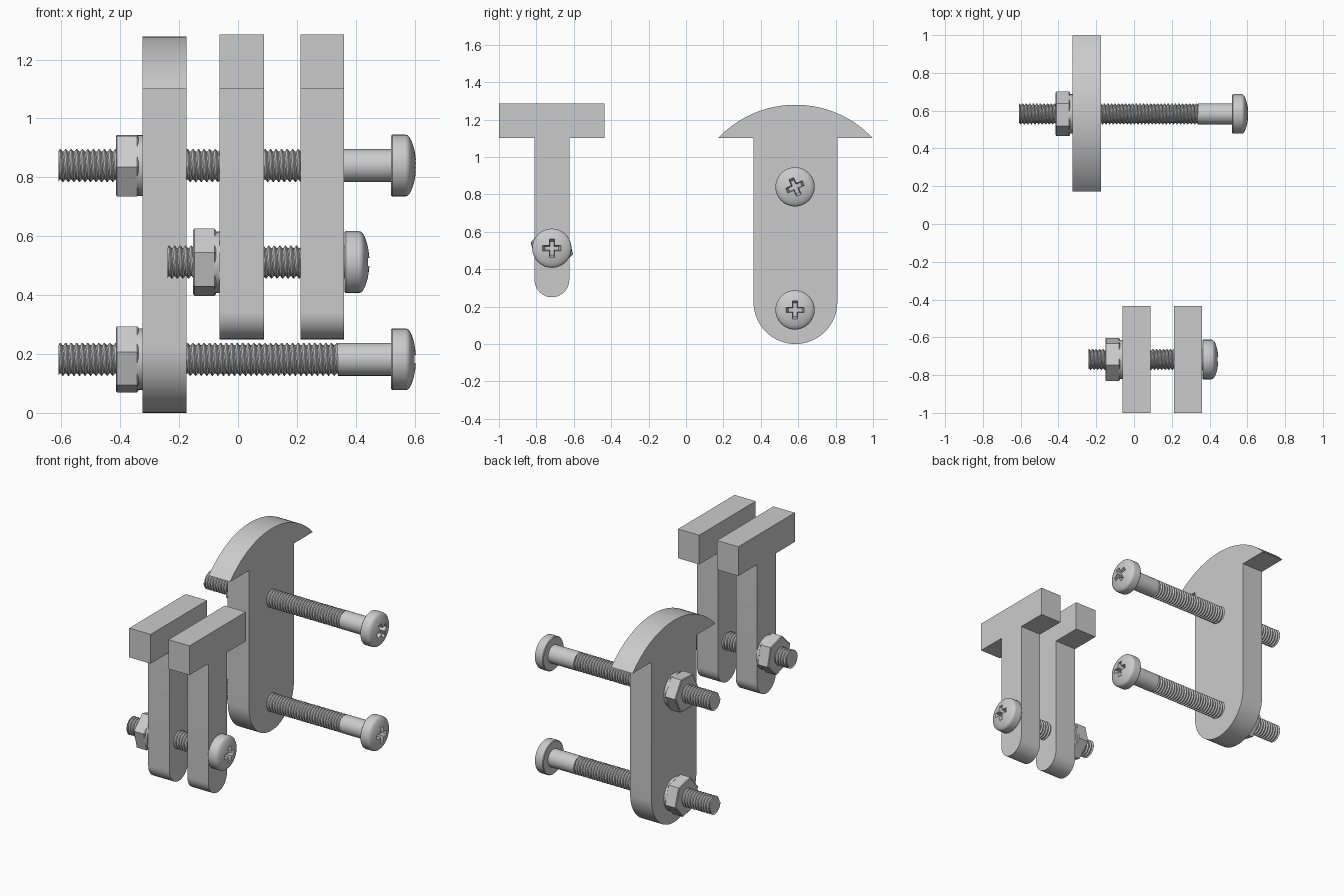
import bpy, bmesh
from math import sin, cos, pi, radians, asin, sqrt

if "Cube" in bpy.data.objects:
    bpy.data.objects.remove(bpy.data.objects["Cube"])

SEG = 32


def finish(name, bm, smooth=True):
    bmesh.ops.recalc_face_normals(bm, faces=bm.faces)
    me = bpy.data.meshes.new(name)
    bm.to_mesh(me)
    bm.free()
    ob = bpy.data.objects.new(name, me)
    bpy.context.collection.objects.link(ob)
    if smooth:
        smooth_by_angle(ob)
    return ob


def activate(ob):
    bpy.ops.object.select_all(action='DESELECT')
    ob.select_set(True)
    bpy.context.view_layer.objects.active = ob


def smooth_by_angle(ob):
    activate(ob)
    bpy.ops.object.shade_smooth_by_angle(angle=radians(32))


def arc(cy, cz, r, a0, a1, n):
    return [(cy + r * cos(a0 + (a1 - a0) * i / n), cz + r * sin(a0 + (a1 - a0) * i / n))
            for i in range(n + 1)]


def plate(name, outline, x0, x1):
    """Extrude a y-z outline between x0 and x1."""
    bm = bmesh.new()
    f = bm.faces.new([bm.verts.new((x0, y, z)) for y, z in outline])
    ext = bmesh.ops.extrude_face_region(bm, geom=[f])
    bmesh.ops.translate(bm, vec=(x1 - x0, 0, 0),
                        verts=[v for v in ext['geom'] if isinstance(v, bmesh.types.BMVert)])
    return finish(name, bm)


def lathe(name, profile, y, z, n=SEG, rot=0.0, smooth=True):
    """Closed solid of revolution about the x direction; profile is (x, r)."""
    bm = bmesh.new()
    rings = [[bm.verts.new((x, y + r * cos(rot + 2 * pi * i / n), z + r * sin(rot + 2 * pi * i / n)))
              for i in range(n)] for x, r in profile]
    for a, b in zip(rings, rings[1:]):
        for i in range(n):
            bm.faces.new((a[i], a[(i + 1) % n], b[(i + 1) % n], b[i]))
    bm.faces.new(rings[0])
    bm.faces.new(rings[-1])
    return finish(name, bm, smooth)


def thread(name, x0, x1, y, z, r=0.056, depth=0.009, pitch=0.0188, n=24):
    """Helical thread, clipped flat at both ends."""
    bm = bmesh.new()
    steps = [(0.0, r), (0.14, r), (0.5, r - depth), (0.64, r - depth)]
    turns = int((x1 - x0) / pitch) + 3
    rows = []
    for t in range(turns):
        for off, rad in steps:
            row = []
            for s in range(n):
                x = x0 + pitch * (t - 1 + off + s / n)
                a = 2 * pi * s / n
                row.append(bm.verts.new((min(max(x, x0), x1), y + rad * cos(a), z + rad * sin(a))))
            rows.append(row)
    for k in range(len(rows) - 1):
        for s in range(n):
            j, c = (k, s + 1) if s < n - 1 else (k + 4, 0)
            if j + 1 < len(rows):
                q = (rows[k][s], rows[j][c], rows[j + 1][c], rows[k + 1][s])
                if max(v.co.x for v in q) > x0 and min(v.co.x for v in q) < x1:
                    bm.faces.new(q)
    loose = [v for v in bm.verts if not v.link_faces]
    bmesh.ops.delete(bm, geom=loose, context='VERTS')
    finish(name, bm)
    # solid core closes the tip
    lathe(name + "_core", [(x0, r - depth * 0.9), (x1, r - depth * 0.9)], y, z)


def screw_head(name, x, y, z, rot):
    prof = [(0, .101), (.004, .105), (.048, .105), (.056, .103), (.063, .096), (.070, .082),
            (.076, .064), (.081, .044), (.084, .022), (.085, .004)]
    head = lathe(name, [(x + a, r) for a, r in prof], y, z, smooth=False)
    # tapered cross recess
    w, l = .014, .050
    quarter = [(l, -w), (l, w), (w, w)]
    bm = bmesh.new()
    rings = []
    for dx, k in ((.035, .72), (.10, 1.1)):
        ring = []
        for q in range(4):
            for a, b in quarter:
                t = rot + q * pi / 2
                ring.append(bm.verts.new((x + dx, y + k * (a * cos(t) - b * sin(t)),
                                          z + k * (a * sin(t) + b * cos(t)))))
        rings.append(ring)
        bm.faces.new(ring)
    for i in range(12):
        j = (i + 1) % 12
        bm.faces.new((rings[0][i], rings[0][j], rings[1][j], rings[1][i]))
    cutter = finish("recess_cutter", bm, False)
    cutter.hide_render = True
    mod = head.modifiers.new("recess", 'BOOLEAN')
    mod.operation = 'DIFFERENCE'
    mod.solver = 'EXACT'
    mod.object = cutter
    activate(head)
    bpy.ops.object.modifier_apply(modifier=mod.name)
    bpy.data.objects.remove(cutter)
    smooth_by_angle(head)


def bolt(name, tip, thread_end, head_x, nut_x, y, z, nut_rot, recess_rot):
    thread(name + "_thread", tip, thread_end, y, z)
    if head_x > thread_end:
        lathe(name + "_shank", [(thread_end, .056), (head_x + .01, .056)], y, z)
    screw_head(name + "_head", head_x, y, z, recess_rot)
    # hex nut with a round seat against the plate
    lathe(name + "_nut", [(nut_x - .09, .112), (nut_x - .086, .118), (nut_x - .018, .118),
                          (nut_x - .013, .112)], y, z, 6, pi + nut_rot, False)
    lathe(name + "_nut_seat", [(nut_x - .02, .104), (nut_x, .104)], y, z)


# Pair of T-shaped plates
cy, hw = -0.717, 0.093
tee = [(-1.0, 1.10), (cy - hw, 1.10)] + arc(cy, 0.25 + hw, hw, pi, 2 * pi, 20) + \
      [(cy + hw, 1.10), (-0.435, 1.10), (-0.435, 1.285), (-1.0, 1.285)]
plate("tee_plate_inner", tee, -0.062, 0.088)
plate("tee_plate_outer", tee, 0.212, 0.36)

# Wide plate with domed cap
cy, hw, half, rise = 0.585, 0.224, 0.414, 0.179
R = (half ** 2 + rise ** 2) / (2 * rise)
a = asin(half / R)
dome = arc(cy, 1.10 + rise - R, R, pi / 2 - a, pi / 2 + a, 32)
plate("domed_plate", dome + [(cy - hw, 1.10)] + arc(cy, hw, hw, pi, 2 * pi, 32) + [(cy + hw, 1.10)],
      -0.325, -0.175)

# Bolts with nuts
bolt("upper_bolt", -0.61, 0.34, 0.52, -0.325, 0.583, 0.84, 0.04, radians(25))
bolt("lower_bolt", -0.61, 0.34, 0.52, -0.325, 0.583, 0.182, radians(-12), 0)
bolt("short_bolt", -0.24, 0.355, 0.362, -0.062, -0.717, 0.512, radians(-16), 0)
